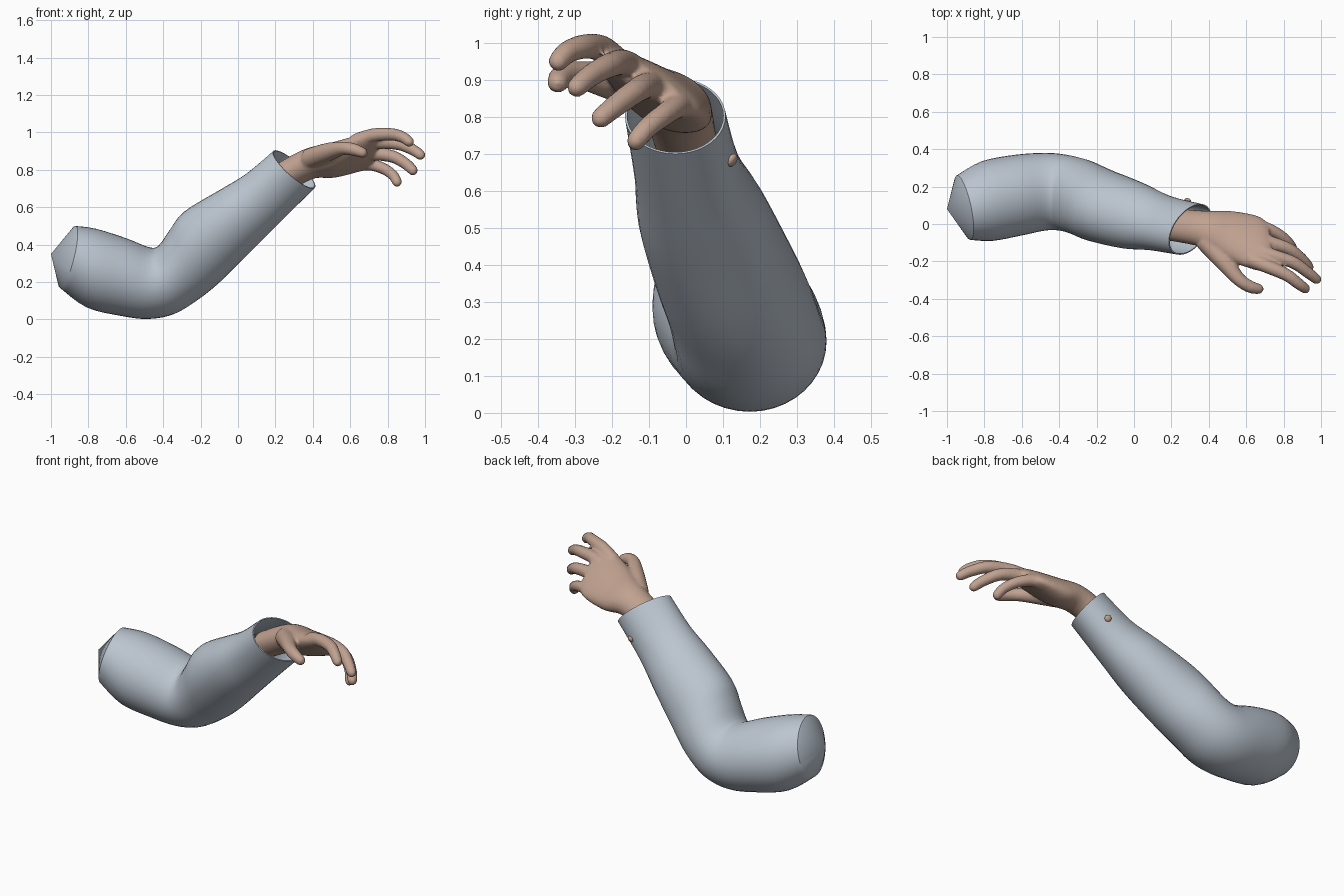
import bpy, math
from mathutils import Vector as V

if "Cube" in bpy.data.objects:
    bpy.data.objects.remove(bpy.data.objects["Cube"])


def material(name, rgb):
    m = bpy.data.materials.new(name)
    m.diffuse_color = (*rgb, 1)
    m.use_nodes = True
    m.node_tree.nodes["Principled BSDF"].inputs["Base Color"].default_value = m.diffuse_color
    return m


CLOTH = material("pale_blue_cloth", (0.50, 0.56, 0.63))
SKIN = material("skin", (0.53, 0.36, 0.28))


def spline(a, b, c, d, t):
    """Catmull-Rom interpolation of matching lists of numbers."""
    return [0.5 * (2 * q + (r - p) * t + (2 * p - 5 * q + 4 * r - s) * t * t
                   + (3 * q - p - 3 * r + s) * t ** 3) for p, q, r, s in zip(a, b, c, d)]


def refine(rows, steps):
    ext = [rows[0]] + list(rows) + [rows[-1]]
    out = [spline(*ext[i:i + 4], k / steps) for i in range(len(rows) - 1) for k in range(steps)]
    return out + [list(rows[-1])]


def ellipse(centre, a, b, n):
    return [centre + a * math.cos(2 * math.pi * k / n) + b * math.sin(2 * math.pi * k / n)
            for k in range(n)]


def skin_rings(rings, start=None, end=None):
    """Quads between rings, with optional fans to end points."""
    n = len(rings[0])
    verts = [p for r in rings for p in r]
    faces = [(i * n + k, i * n + (k + 1) % n, (i + 1) * n + (k + 1) % n, (i + 1) * n + k)
             for i in range(len(rings) - 1) for k in range(n)]
    if start is not None:
        verts.append(start)
        faces += [(len(verts) - 1, (k + 1) % n, k) for k in range(n)]
    if end is not None:
        verts.append(end)
        o = (len(rings) - 1) * n
        faces += [(len(verts) - 1, o + k, o + (k + 1) % n) for k in range(n)]
    return verts, faces


def make(name, parts, mat, angle=40):
    verts, faces = [], []
    for v, f in parts:
        o = len(verts)
        verts += v
        faces += [tuple(i + o for i in q) for q in f]
    me = bpy.data.meshes.new(name)
    me.from_pydata(verts, [], faces)
    me.materials.append(mat)
    ob = bpy.data.objects.new(name, me)
    bpy.context.collection.objects.link(ob)
    bpy.context.view_layer.objects.active = ob
    ob.select_set(True)
    bpy.ops.object.mode_set(mode='EDIT')
    bpy.ops.mesh.select_all(action='SELECT')
    bpy.ops.mesh.normals_make_consistent(inside=False)
    bpy.ops.object.mode_set(mode='OBJECT')
    bpy.ops.object.shade_smooth_by_angle(angle=math.radians(angle))
    ob.select_set(False)
    return ob


# Sleeve sections: bottom x, z, top x, z, y min, y max, sideways skew in x
SLEEVE = [
    (-0.95, 0.17, -0.87, 0.50, -0.085, 0.26, -0.035),
    (-0.81, 0.065, -0.76, 0.485, -0.09, 0.335, -0.03),
    (-0.63, 0.02, -0.60, 0.435, -0.06, 0.37, -0.02),
    (-0.48, 0.003, -0.47, 0.385, -0.035, 0.38, 0.0),
    (-0.34, 0.03, -0.42, 0.40, -0.035, 0.37, 0.02),
    (-0.21, 0.11, -0.36, 0.48, -0.055, 0.34, 0.04),
    (-0.09, 0.21, -0.28, 0.58, -0.09, 0.29, 0.05),
    (0.07, 0.37, -0.09, 0.695, -0.13, 0.22, 0.05),
    (0.22, 0.52, 0.05, 0.78, -0.14, 0.15, 0.05),
    (0.40, 0.70, 0.20, 0.905, -0.165, 0.107, 0.055),
]


def sleeve_ring(row, scale=1.0):
    xb, zb, xt, zt, y0, y1, skew = row
    c = V(((xb + xt) / 2, (y0 + y1) / 2, (zb + zt) / 2))
    a = V(((xt - xb) / 2, 0, (zt - zb) / 2)) * scale
    return ellipse(c, a, V((skew, (y1 - y0) / 2, 0)) * scale, 40)


rows = refine(SLEEVE, 4)
rings = [sleeve_ring(r) for r in rows]
# Turned-in lining at the cuff
rings += [sleeve_ring(r, 0.955) for r in reversed(rows[-7:])]
make("sleeve", [skin_rings(rings, start=V((-1.0, 0.08, 0.35)))], CLOTH)

# Palm sections: thumb edge, little finger edge, half thickness
PALM = [
    (0.16, -0.08, 0.76, 0.20, 0.08, 0.69, 0.075),
    (0.36, -0.12, 0.87, 0.39, 0.065, 0.79, 0.078),
    (0.50, -0.19, 0.92, 0.52, 0.065, 0.785, 0.075),
    (0.67, -0.25, 0.98, 0.66, 0.042, 0.805, 0.052),
    (0.74, -0.245, 0.985, 0.72, 0.0, 0.825, 0.032),
]


def palm_part():
    rows = refine(PALM, 5)
    mids = [(V(r[:3]) + V(r[3:6])) / 2 for r in rows]
    rings = []
    for i, r in enumerate(rows):
        a = (V(r[:3]) - V(r[3:6])) / 2
        t = mids[min(i + 1, len(rows) - 1)] - mids[max(i - 1, 0)]
        rings.append(ellipse(mids[i], a, a.cross(t).normalized() * r[6], 28))
    return skin_rings(rings, mids[0], mids[-1])


def finger_part(points):
    """Round tapered tube through (x, y, z, radius) with a domed tip."""
    rows = refine(points, 5)
    rings = []
    for i, r in enumerate(rows):
        t = V(rows[min(i + 1, len(rows) - 1)][:3]) - V(rows[max(i - 1, 0)][:3])
        t.normalize()
        a = t.cross(V((0, 0, 1))).normalized()
        rings.append(ellipse(V(r[:3]), a * r[3], t.cross(a) * r[3], 16))
    tip, rad = V(rows[-1][:3]), rows[-1][3]
    for ang in (0.5, 1.0, 1.3):
        c, s = math.cos(ang) * rad, math.sin(ang) * rad
        rings.append(ellipse(tip + t * s, a * c, t.cross(a) * c, 16))
    return skin_rings(rings, V(rows[0][:3]), tip + t * rad)


FINGERS = [
    # thumb
    [(0.38, -0.09, 0.86, 0.055), (0.48, -0.20, 0.895, 0.05), (0.56, -0.295, 0.915, 0.037),
     (0.62, -0.335, 0.908, 0.034), (0.665, -0.347, 0.892, 0.029)],
    # index
    [(0.62, -0.19, 0.95, 0.04), (0.72, -0.23, 0.985, 0.037), (0.82, -0.275, 0.99, 0.034),
     (0.88, -0.32, 0.975, 0.031), (0.915, -0.345, 0.95, 0.028)],
    # middle
    [(0.62, -0.12, 0.91, 0.04), (0.73, -0.165, 0.945, 0.037), (0.85, -0.205, 0.94, 0.034),
     (0.93, -0.26, 0.91, 0.031), (0.975, -0.295, 0.88, 0.028)],
    # ring
    [(0.62, -0.06, 0.87, 0.04), (0.73, -0.10, 0.885, 0.037), (0.83, -0.135, 0.87, 0.034),
     (0.90, -0.19, 0.83, 0.031), (0.935, -0.23, 0.797, 0.028)],
    # little finger
    [(0.60, 0.0, 0.82, 0.038), (0.70, -0.02, 0.83, 0.034), (0.78, -0.06, 0.805, 0.031),
     (0.83, -0.105, 0.77, 0.029), (0.85, -0.135, 0.735, 0.027)],
]

# Hand: palm and fingers fused into one smooth skin
hand = make("hand", [palm_part()] + [finger_part(f) for f in FINGERS], SKIN)
fuse = hand.modifiers.new("fuse", 'REMESH')
fuse.mode, fuse.voxel_size, fuse.use_smooth_shade = 'VOXEL', 0.009, True
soft = hand.modifiers.new("soften", 'SMOOTH')
soft.factor, soft.iterations = 0.5, 6

# Cuff button
bpy.ops.mesh.primitive_uv_sphere_add(segments=20, ring_count=10, radius=0.019,
                                     location=(0.288, 0.125, 0.683))
button = bpy.context.object
button.name = "cuff_button"
button.scale = (1, 1, 0.6)
button.rotation_euler = V((0.35, 0.8, -0.45)).to_track_quat('Z', 'Y').to_euler()
button.data.materials.append(SKIN)
bpy.ops.object.shade_smooth()
